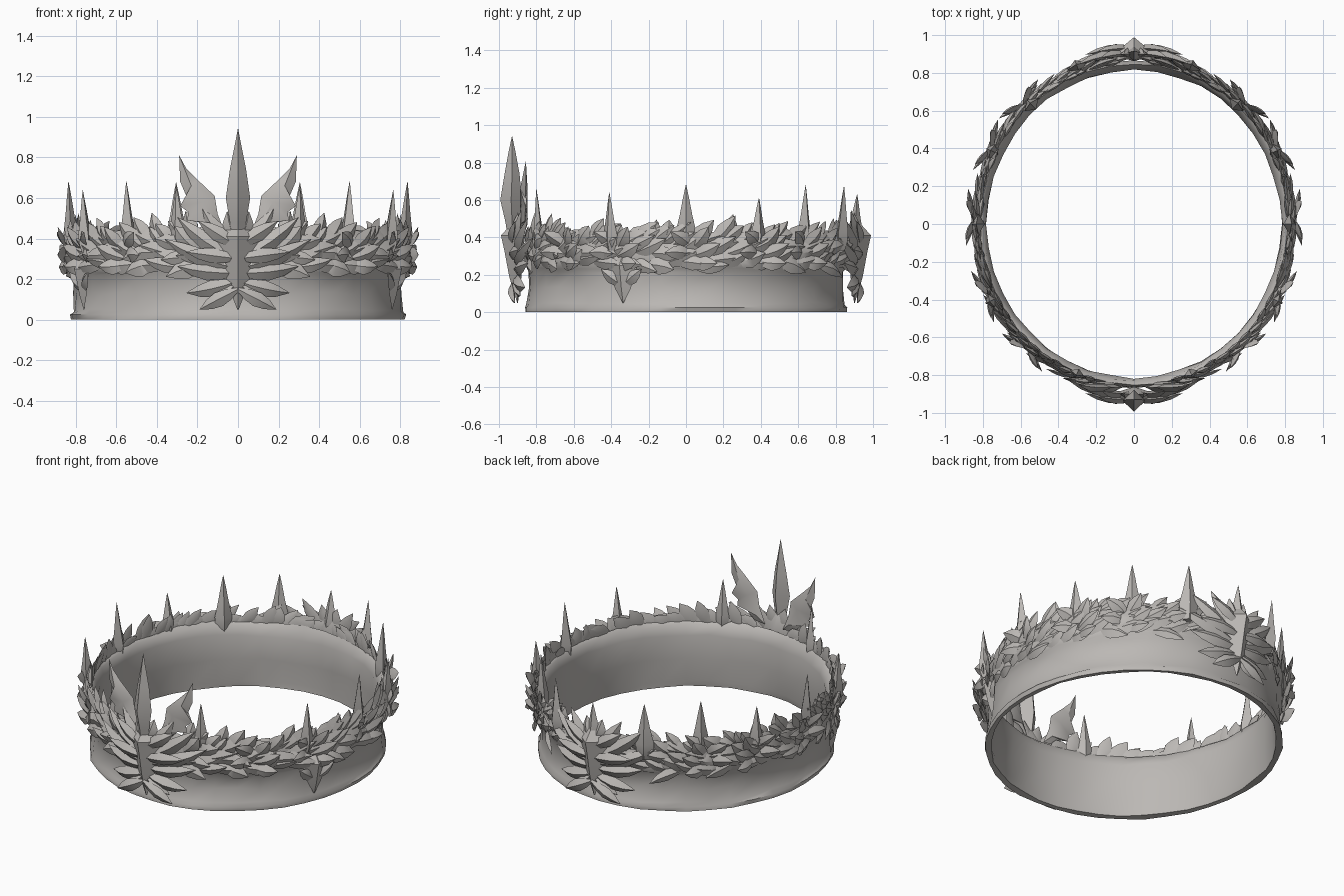
import bpy, bmesh, math, random
from mathutils import Vector

if "Cube" in bpy.data.objects:
    bpy.data.objects.remove(bpy.data.objects["Cube"])

random.seed(7)
A, B = 0.78, 0.815          # inner half-widths of the oval ring
rnd = random.uniform

metal = bpy.data.materials.new("warm_grey_metal")
metal.diffuse_color = (0.50, 0.48, 0.46, 1)
metal.use_nodes = True
metal.node_tree.nodes["Principled BSDF"].inputs["Base Color"].default_value = metal.diffuse_color


def P(a, z, r, sx=1):
    return Vector((sx * (A + r) * math.cos(a), (B + r) * math.sin(a), z))


def finish(name, bm, angle=35):
    bmesh.ops.recalc_face_normals(bm, faces=bm.faces)
    me = bpy.data.meshes.new(name)
    bm.to_mesh(me)
    bm.free()
    for p in me.polygons:
        p.use_smooth = True
    me.set_sharp_from_angle(angle=math.radians(angle))
    me.materials.append(metal)
    ob = bpy.data.objects.new(name, me)
    bpy.context.collection.objects.link(ob)
    return ob


def skin(bm, rings):
    """Close a stack of point rings into a solid."""
    vs = [[bm.verts.new(p) for p in ring] for ring in rings]
    n = len(vs[0])
    for lo, hi in zip(vs, vs[1:]):
        for i in range(n):
            j = (i + 1) % n
            bm.faces.new((lo[i], lo[j], hi[j], hi[i]))
    bm.faces.new(vs[0][::-1])
    bm.faces.new(vs[-1])


LEAF = [(0, .25), (.25, .75), (.5, 1), (.75, .7), (1, .03)]
SHIELD = [(0, .03), (.3, .5), (.62, .8), (.8, 1), (1, .05)]


def leaf(bm, a, z, r, ang, L, W, r1, sx=1, prof=LEAF, thick=.02, bend=0.0):
    """Ridged leaf laid on the ring: ang measured from the backward direction."""
    rings = []
    for t, w in prof:
        an = ang + bend * t
        c, s = math.cos(an), math.sin(an)
        u, zz, rr = L * t * c, z + L * t * s, r + (r1 - r) * t
        h = W / 2 * w

        def q(du, dz, dr):
            return P(a + (u + du) / .82, zz + dz, rr + dr, sx)
        rings.append([q(-s * h, c * h, 0), q(0, 0, thick * w),
                      q(s * h, -c * h, 0), q(0, 0, -thick * .5 * w)])
    skin(bm, rings)


def spike(bm, x, y, z0, z1, w, d):
    """Four-sided tapering blade facing outward."""
    n = Vector((x / A / A, y / B / B, 0)).normalized()
    t = Vector((-n.y, n.x, 0))
    c = Vector((x, y, 0))
    rings = []
    for f, k in ((0, .55), (.12, .9), (.28, 1), (.55, .6), (.8, .3), (1, .02)):
        o = c + Vector((0, 0, z0 + (z1 - z0) * f)) - n * .015 * (1 - f)
        rings.append([o + t * w * k, o + n * d * k, o - t * w * k, o - n * d * k])
    skin(bm, rings)


# hammered band with a thin foot rim and a core behind the leaves
bm = bmesh.new()
prof = [(.012, .005), (.045, .0), (.047, .025), (.034, .045), (.03, .13), (.028, .215),
        (.042, .235), (.05, .27), (.05, .36), (.035, .40), (.02, .385), (.0, .33),
        (.004, .18), (.008, .04)]
N = 40
cols = []
for i in range(N):
    a = 2 * math.pi * i / N
    cols.append([bm.verts.new(P(a, z + (rnd(-.008, .008) if z > .03 else 0),
                                r + rnd(-.006, .006))) for r, z in prof])
for i in range(N):
    c0, c1 = cols[i], cols[(i + 1) % N]
    for k in range(len(prof)):
        m = (k + 1) % len(prof)
        bm.faces.new((c0[k], c1[k], c1[m], c0[m]))
finish("band", bm, 50)

# overlapping wreath leaves in four rows, sweeping from front to back
bm = bmesh.new()
rows = [(.265, 30, 5, .19, .085, .075), (.31, 32, 18, .20, .09, .08),
        (.35, 34, 32, .18, .085, .06), (.37, 34, 48, .15, .08, .04)]
for z, n, tilt, L, W, r1 in rows:
    for i in range(n):
        a = math.radians(-84 + 164 * (i + rnd(.2, .8)) / n)
        ang = math.radians(tilt + rnd(-16, 16))
        LL, WW, rr = L * rnd(.8, 1.15), W * rnd(.8, 1.2), r1 + rnd(-.015, .02)
        zz, bd = z + rnd(-.015, .015), rnd(-.3, .3)
        for sx in (1, -1):
            leaf(bm, a, zz, .035, ang, LL, WW, rr, sx, bend=bd)
finish("wreath_leaves", bm, 40)

# flaring leaf clusters below the side spikes
bm = bmesh.new()
for deg in (-48, -25, 2, 27, 46):
    for ang, L, z in ((15, .15, .30), (165, .13, .31), (45, .14, .34), (130, .13, .35), (-15, .12, .27)):
        for sx in (1, -1):
            leaf(bm, math.radians(deg), z, .05, math.radians(ang), L, .08, .115, sx, bend=.2)
finish("flared_leaves", bm, 40)

# pointed pendants on the flanks
bm = bmesh.new()
for sx in (1, -1):
    leaf(bm, math.radians(-23), .05, .045, math.pi / 2, .25, .17, .06, sx, SHIELD, .04)
    for ang in (40, 140):
        leaf(bm, math.radians(-23), .14, .045, math.radians(ang), .14, .07, .08, sx)
finish("side_pendants", bm, 40)

# blade spikes around the rim
bm = bmesh.new()
for x, y, z, w in ((.835, 0, .68, .055), (.765, -.41, .64, .04), (.76, .39, .61, .045),
                   (.55, .64, .68, .05), (.305, .845, .675, .055)):
    for sx in (1, -1):
        spike(bm, sx * x, y, .33, z, w, .035)
for sx in (1, -1):
    spike(bm, sx * .305, -.80, .36, .66, .04, .025)
spike(bm, 0, .915, .36, .63, .05, .04)
finish("rim_spikes", bm, 40)


def emblem(name, a0, back):
    """Shield with fans of leaves spreading to both sides."""
    bm = bmesh.new()
    leaf(bm, a0, .05, .085, math.pi / 2, .45, .21, .09, 1, SHIELD, .085)
    fan = ((-42, .17, .18), (-22, .25, .19), (-2, .29, .23), (14, .38, .25),
           (28, .36, .29), (45, .28, .32), (65, .18, .36))
    for ang, L, z in fan:
        for sx in (1, -1):
            an = math.radians(180 - ang if back else ang)
            leaf(bm, a0, z, .09, an, L, .085, .085, sx, thick=.03,
                 bend=-.15 if back else .15)
    for ang, L, z in ((-30, .2, .15), (8, .24, .3), (35, .22, .36)):
        for sx in (1, -1):
            an = math.radians(180 - ang if back else ang)
            leaf(bm, a0, z, .115, an, L, .075, .12, sx, thick=.025)
    finish(name, bm, 40)


emblem("front_emblem", -math.pi / 2, False)
emblem("back_emblem", math.pi / 2, True)

# tall central front blade
bm = bmesh.new()
rings = []
for z, w, d, y in ((.38, .03, .03, -.92), (.48, .04, .035, -.93), (.60, .06, .058, -.935),
                   (.74, .04, .04, -.93), (.86, .016, .018, -.93), (.94, .001, .001, -.93)):
    rings.append([(w, y, z), (0, y - d, z), (-w, y, z), (0, y + d, z)])
skin(bm, rings)
finish("front_blade", bm, 40)

# jagged wing feathers either side of the blade
outline = [(.06, .42), (.10, .52), (.115, .61), (.20, .69), (.255, .745), (.29, .81),
           (.285, .68), (.255, .61), (.285, .56), (.245, .53), (.25, .49), (.19, .48), (.14, .43)]
bm = bmesh.new()
for sx in (1, -1):
    cx, cz = .19, .60
    edge = [bm.verts.new((sx * x, -.865 + .1 * max(0, x - .2), z)) for x, z in outline]
    # raised spine makes the feather lens-shaped
    spine = [(.11, .47), (.17, .58), (.23, .66)]
    for dy in (-.022, .018):
        s = [bm.verts.new((sx * x, -.865 + dy, z)) for x, z in spine]
        near = [min(range(3), key=lambda k: (spine[k][0] - x) ** 2 + (spine[k][1] - z) ** 2)
                for x, z in outline]
        for i in range(len(edge)):
            j = (i + 1) % len(edge)
            p, q = near[i], near[j]
            step = 1 if q > p else -1
            bm.faces.new((edge[i], edge[j], s[q]))
            while p != q:
                bm.faces.new((edge[i], s[p + step], s[p]))
                p += step
finish("front_wings", bm, 40)
